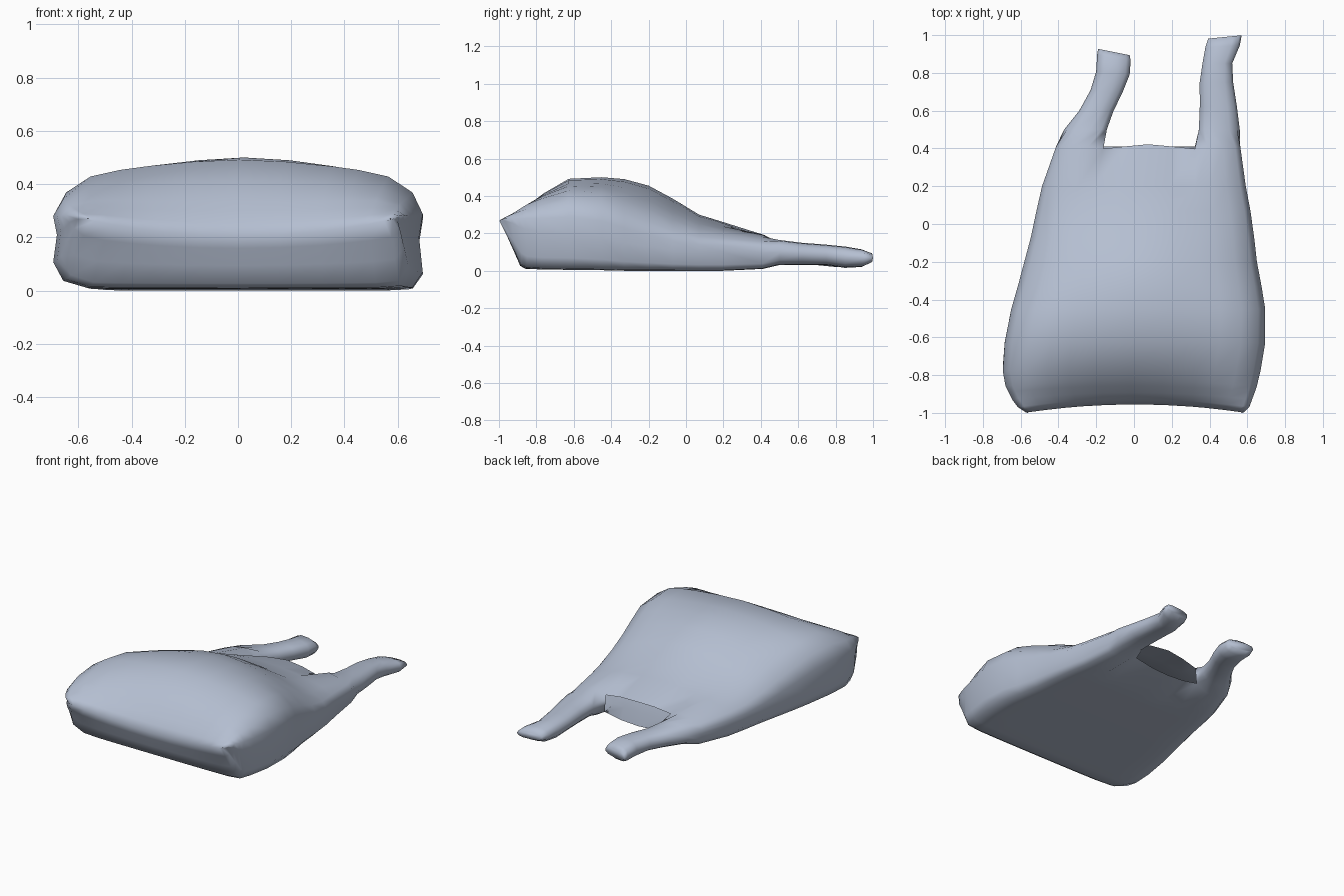
import bpy, bmesh, math

if "Cube" in bpy.data.objects:
    bpy.data.objects.remove(bpy.data.objects["Cube"])

mat = bpy.data.materials.new("pale blue grey")
mat.diffuse_color = (0.46, 0.52, 0.64, 1)
mat.use_nodes = True
mat.node_tree.nodes["Principled BSDF"].inputs["Base Color"].default_value = mat.diffuse_color

bm = bmesh.new()

# Columns across the bag; the mouth lies between -0.5 and 0.5
T = [-1, -.985, -.93, -.8, -.64, -.48, -.25, 0, .25, .5, .64, .8, .93, .985, 1]
N = len(T)

# Body sections: y, left x, right x, bottom z, gusset crease z, shoulder z, top z
BODY = [
    (-1.0, -.58, .59, .25, .25, .25, .25),
    (-.97, -.625, .62, .19, .25, .285, .295),
    (-.93, -.655, .635, .11, .24, .31, .335),
    (-.89, -.675, .65, .03, .22, .335, .365),
    (-.86, -.69, .66, .012, .21, .35, .39),
    (-.78, -.705, .68, .008, .20, .375, .435),
    (-.63, -.695, .705, .005, .20, .41, .495),
    (-.45, -.66, .705, .003, .18, .39, .50),
    (-.33, -.625, .685, 0, .15, .34, .49),
    (-.20, -.59, .66, 0, .13, .285, .455),
    (-.07, -.555, .645, 0, .11, .23, .385),
    (.07, -.525, .625, 0, .10, .195, .30),
    (.20, -.495, .60, 0, .10, .185, .26),
    (.41, -.42, .57, .01, .095, .17, .215),
]


def body_ring(y, xl, xr, zb, zm, ze, zt):
    """Top row left to right, then bottom row left to right (seams shared)."""
    front = max(0, (-.6 - y) / .4)          # front fold bows inward
    top, bottom = [], []
    for t in T:
        pinch = .965 if abs(t) == 1 else 1  # gusset pulled in
        x = (xl + xr) / 2 + (xr - xl) / 2 * pinch * t
        box_top = math.sqrt(1 - abs(t) ** 12)
        box_low = math.sqrt(1 - abs(t) ** (18 if t < 0 else 40))
        yu = y + .045 * (1 - t * t) * front
        yl = y + .045 * (1 - t * t) * front * min(1, zb / .25) 
        yl += (.06 if t < 0 else .02) * t ** 8 * front * (1 - min(1, zb / .25))
        fold = (.065 * t * t - .045) * front
        zu = zm + fold + (ze + (zt - ze) * (1 - abs(t) ** 1.7) - zm) * box_top
        zl = zb + (zm - zb) * (1 - box_low) + fold * zb / .25
        if y > .4 and abs(t) < .52:         # lens-shaped mouth
            s = (t / .5) ** 2
            zu, zl = .19 - .03 * s, .02 + .03 * s
            yu += .012 * math.cos(t * 19)
        top.append(bm.verts.new((x, yu, zu)))
        bottom.append(top[-1] if abs(t) == 1 else bm.verts.new((x, yl, zl)))
    return top, bottom


def bridge(a, b, closed=False):
    n = len(a)
    for i in range(n if closed else n - 1):
        j = (i + 1) % n
        bm.faces.new((a[i], a[j], b[j], b[i]))


# Bag body, open at the mouth
rings = [body_ring(*s) for s in BODY]
for (t0, b0), (t1, b1) in zip(rings, rings[1:]):
    bridge(t0, t1)
    bridge(b1, b0)
top, bottom = rings[-1]


# Handles grow from the outer columns of the last ring
def handle(side, sections):
    idx = list(range(6)) if side < 0 else list(range(N - 1, N - 7, -1))
    prev = [top[i] for i in idx] + [bottom[i] for i in reversed(idx[1:])]
    n = len(prev)
    for y, x0, x1, zb, zt, slope in sections:
        ring = []
        for k in range(n):
            a = 2 * math.pi * k / n
            c, s = math.cos(a), math.sin(a)
            c = math.copysign(abs(c) ** .8, c)
            s = math.copysign(abs(s) ** .8, s)
            dx = side * (x1 - x0) / 2 * c
            ring.append(bm.verts.new(((x0 + x1) / 2 + dx, y + slope * dx,
                                      (zb + zt) / 2 + (zt - zb) / 2 * s)))
        bridge(prev, ring, True)
        prev = ring
    bm.faces.new(prev)


# y, left and right x, bottom and top z, slant of the section
handle(-1, [(.50, -.37, -.14, .03, .165, 0), (.60, -.29, -.105, .03, .145, 0),
            (.70, -.23, -.06, .03, .14, -.1), (.80, -.20, -.02, .02, .135, -.1),
            (.88, -.195, -.015, .02, .125, -.2), (.91, -.19, -.02, .045, .10, -.2)])
handle(1, [(.50, .34, .56, .03, .165, 0), (.62, .345, .545, .03, .15, 0),
           (.75, .345, .525, .03, .14, 0), (.85, .36, .52, .015, .13, 0),
           (.94, .375, .56, .02, .115, .05), (.99, .39, .57, .045, .095, .1)])

bmesh.ops.remove_doubles(bm, verts=bm.verts, dist=.0005)
bmesh.ops.recalc_face_normals(bm, faces=bm.faces)

me = bpy.data.meshes.new("carrier_bag")
bm.to_mesh(me)
bm.free()
me.materials.append(mat)
me.shade_smooth()
bag = bpy.data.objects.new("carrier_bag", me)
bpy.context.collection.objects.link(bag)
